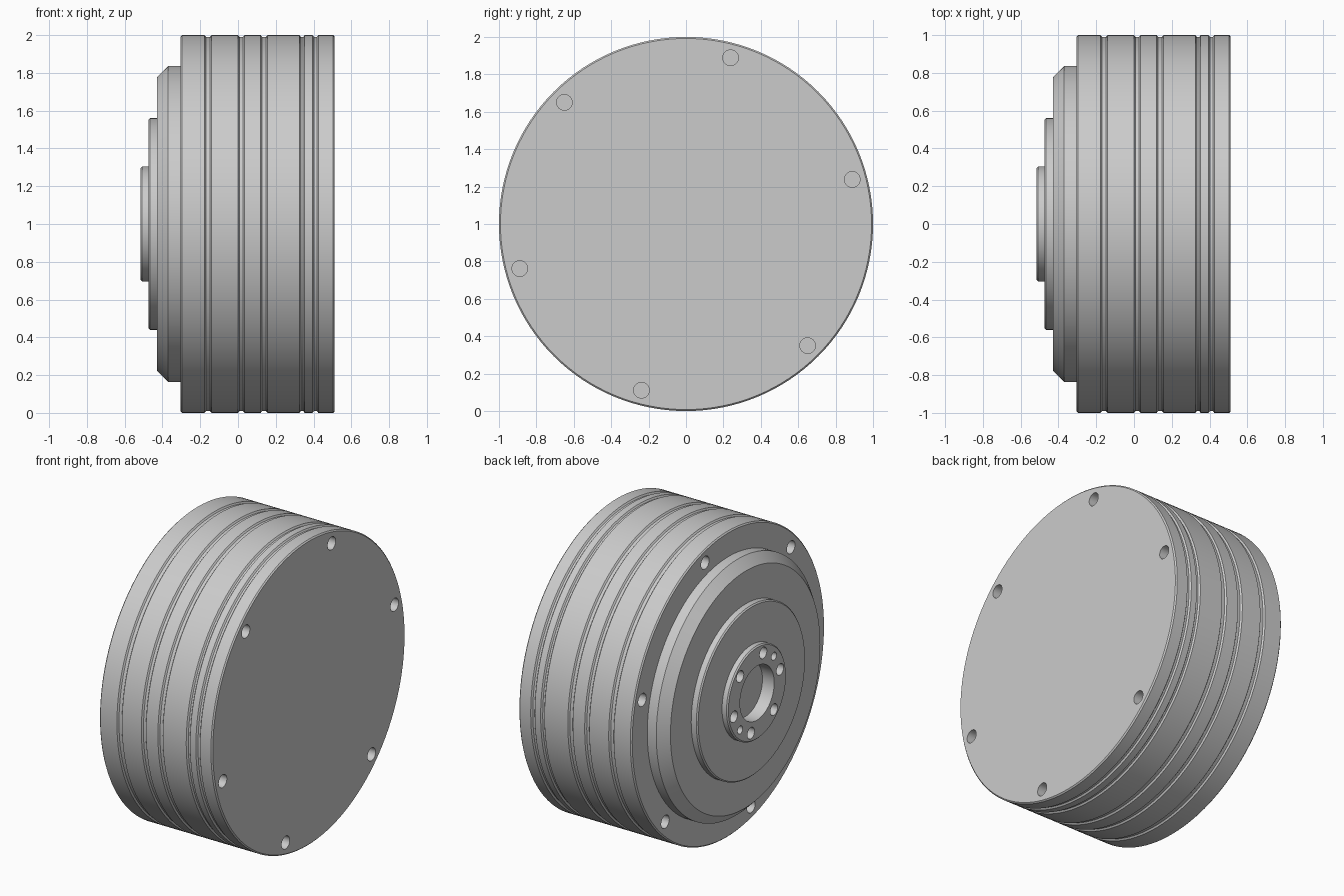
import bpy
import bmesh
from math import cos, sin, radians, tau

SEGMENTS = 128
BEVEL = 0.008
AXIS_Z = 1.0

cube = bpy.data.objects.get("Cube")
if cube:
    bpy.data.objects.remove(cube, do_unlink=True)

# One plain metal colour
metal = bpy.data.materials.new("light_grey_metal")
grey = (0.6, 0.6, 0.6, 1.0)
metal.diffuse_color = grey
metal.use_nodes = True
metal.node_tree.nodes["Principled BSDF"].inputs["Base Color"].default_value = grey


def add_lathe(bm, profile, segments, y=0.0, z=AXIS_Z, ring=False):
    """Turn (x, radius) points about an x-parallel axis; a ring closes on itself."""
    rows = [[bm.verts.new((x, y + r * cos(tau * i / segments), z + r * sin(tau * i / segments)))
             for i in range(segments)] for x, r in profile]
    pairs = list(zip(rows, rows[1:]))
    if ring:
        pairs.append((rows[-1], rows[0]))
    else:
        bm.faces.new(rows[0])
        bm.faces.new(rows[-1])
    for a, b in pairs:
        for i in range(segments):
            j = (i + 1) % segments
            bm.faces.new((a[i], a[j], b[j], b[i]))


def finish(name, bm):
    bmesh.ops.recalc_face_normals(bm, faces=bm.faces[:])
    mesh = bpy.data.meshes.new(name)
    bm.to_mesh(mesh)
    bm.free()
    mesh.materials.append(metal)
    obj = bpy.data.objects.new(name, mesh)
    bpy.context.collection.objects.link(obj)
    return obj


def turned_part(name, profile, ring=False):
    bm = bmesh.new()
    add_lathe(bm, profile, SEGMENTS, ring=ring)
    return finish(name, bm)


def hole_cutter(name, holes):
    """Each hole is (x start, x end, circle radius, hole radius, angle)."""
    bm = bmesh.new()
    for x0, x1, circle, radius, angle in holes:
        a = radians(angle)
        add_lathe(bm, [(x0, radius), (x1, radius)], 32,
                  circle * cos(a), AXIS_Z + circle * sin(a))
    cutter = finish(name, bm)
    cutter.hide_render = True
    return cutter


def select_only(obj):
    bpy.ops.object.select_all(action='DESELECT')
    obj.select_set(True)
    bpy.context.view_layer.objects.active = obj


def cut(obj, cutter):
    mod = obj.modifiers.new("holes", 'BOOLEAN')
    mod.operation = 'DIFFERENCE'
    mod.solver = 'EXACT'
    mod.object = cutter
    select_only(obj)
    bpy.ops.object.modifier_apply(modifier=mod.name)


# Main drum with shallow grooves around the rim
profile = [(-0.305, 1 - BEVEL), (-0.305 + BEVEL, 1)]
for start, end in [(-0.177, -0.14), (0.0, 0.034), (0.12, 0.156), (0.325, 0.353), (0.395, 0.425)]:
    profile += [(start, 1), (start + 0.008, 0.99), (end - 0.008, 0.99), (end, 1)]
profile += [(0.512 - BEVEL, 1), (0.512, 1 - BEVEL)]
drum = turned_part("drum", profile)

# Stepped plates on the hub side
shoulder = turned_part("shoulder_plate", [(-0.43, 0.775), (-0.37, 0.836), (-0.295, 0.836)])


def bored_plate(name, outer, front, back):
    return turned_part(name, [(front, 0.177), (front, outer - BEVEL), (front + BEVEL, outer),
                              (back, outer), (back, 0.177)], ring=True)


flange = bored_plate("flange_plate", 0.56, -0.475, -0.43)
hub = bored_plate("hub_ring", 0.305, -0.515, -0.475)

# Blind screw holes at both ends of the drum
angles = range(15, 360, 60)
drum_cutter = hole_cutter("drum_hole_cutter", [
    (x0, x1, 0.92, 0.042, a) for x0, x1 in [(-0.4, -0.2), (0.39, 0.6)] for a in angles])
cut(drum, drum_cutter)

# Six bolt holes and two smaller pin holes in the hub
hub_cutter = hole_cutter("hub_hole_cutter", [
    (-0.6, -0.44, 0.247, 0.037, a + 30) for a in angles] + [
    (-0.6, -0.44, 0.247, 0.026, a) for a in (135, 315)])
for part in (hub, flange):
    cut(part, hub_cutter)

for cutter in (drum_cutter, hub_cutter):
    bpy.data.objects.remove(cutter, do_unlink=True)

for part in (drum, shoulder, flange, hub):
    select_only(part)
    bpy.ops.object.shade_smooth_by_angle(angle=radians(30))
